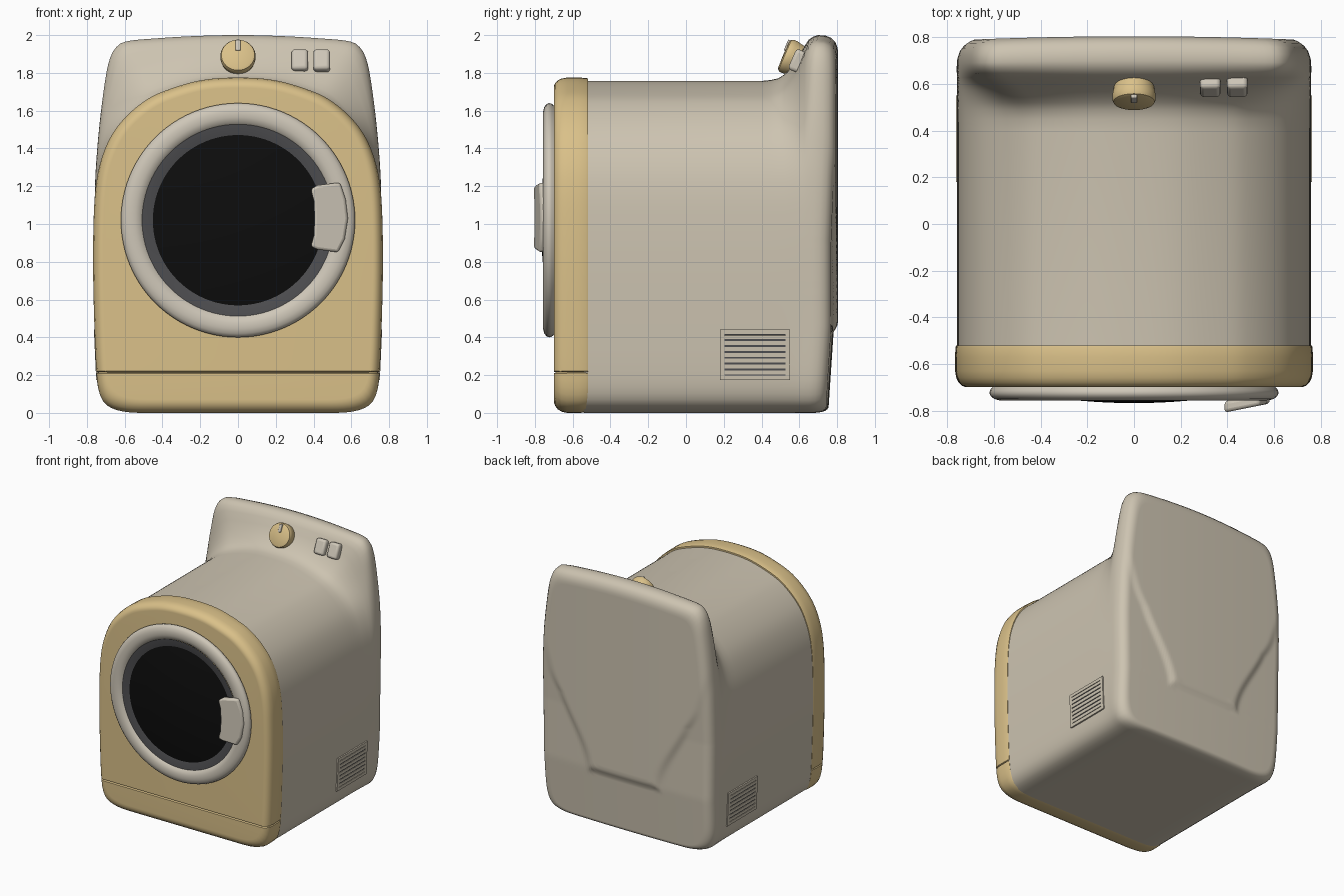
import bpy, bmesh, math
from mathutils import Matrix, Vector

if "Cube" in bpy.data.objects:
    bpy.data.objects.remove(bpy.data.objects["Cube"])

def material(name, rgb):
    m = bpy.data.materials.new(name)
    m.diffuse_color = (*rgb, 1)
    m.use_nodes = True
    m.node_tree.nodes["Principled BSDF"].inputs["Base Color"].default_value = m.diffuse_color
    return m

BEIGE = material("warm beige", (0.61, 0.55, 0.44))
YELLOW = material("butter yellow", (0.70, 0.53, 0.25))
PALE = material("pale trim", (0.62, 0.57, 0.48))
GREY = material("dark grey", (0.075, 0.075, 0.08))
BLACK = material("black glass", (0.004, 0.004, 0.004))
CZ = 1.0      # height of the axis the outlines are measured from
N = 240       # points around each outline

def finish(name, bm, mat, bevel=0, mtx=None):
    bmesh.ops.recalc_face_normals(bm, faces=bm.faces)
    me = bpy.data.meshes.new(name)
    bm.to_mesh(me)
    bm.free()
    me.materials.append(mat)
    ob = bpy.data.objects.new(name, me)
    bpy.context.collection.objects.link(ob)
    if mtx:
        ob.matrix_world = mtx
    if bevel:
        b = ob.modifiers.new("round", 'BEVEL')
        b.width, b.segments, b.limit_method = bevel, 3, 'ANGLE'
    return ob

def outline(half, k=1.0):
    """Smooth closed outline from half a profile, returned as radius per angle."""
    pts = [Vector((x * k, z * k)) for x, z in half]
    mir = lambda p: Vector((-p.x, p.y))
    ctl = [mir(pts[1])] + pts + [mir(pts[-2])]
    polar = []
    for i in range(1, len(ctl) - 2):
        p0, p1, p2, p3 = ctl[i - 1:i + 3]
        for j in range(13):
            t = j / 12
            q = 0.5 * (2*p1 + (p2-p0)*t + (2*p0-5*p1+4*p2-p3)*t*t + (3*p1-p0-3*p2+p3)*t**3)
            q.y = max(q.y, 0)
            polar.append((math.atan2(q.x, CZ - q.y), (q - Vector((0, CZ))).length))
    polar.sort()
    def radius(a):
        a = min(a, 2 * math.pi - a)       # left side mirrors the right
        for (a0, r0), (a1, r1) in zip(polar, polar[1:]):
            if a0 <= a <= a1 and a1 > a0:
                return r0 + (r1 - r0) * (a - a0) / (a1 - a0)
        return polar[-1][1]
    return [radius(2 * math.pi * i / N) for i in range(N)]

def ring(radii, y, s=1.0):
    out = []
    for i, r in enumerate(radii):
        a = 2 * math.pi * i / N
        out.append(Vector((math.sin(a) * r * s, y, CZ - math.cos(a) * r * s)))
    return out

def loft(rings):
    bm = bmesh.new()
    vs = [[bm.verts.new(p) for p in r] for r in rings]
    for a, b in zip(vs, vs[1:]):
        n = len(a)
        for i in range(n):
            bm.faces.new((a[i], a[(i + 1) % n], b[(i + 1) % n], b[i]))
    bm.faces.new(vs[0])
    bm.faces.new(vs[-1])
    return bm

def lathe(name, prof, mat, mtx, seg=96):
    bm = bmesh.new()
    vs = [bm.verts.new((r, 0, h)) for r, h in prof]
    es = [bm.edges.new(e) for e in zip(vs, vs[1:])]
    bmesh.ops.spin(bm, geom=vs + es, cent=(0, 0, 0), axis=(0, 0, 1),
                   angle=2 * math.pi, steps=seg, use_duplicate=False)
    bmesh.ops.remove_doubles(bm, verts=bm.verts, dist=1e-5)
    return finish(name, bm, mat, 0, mtx)

def box(name, size, mat, mtx, bevel=0):
    bm = bmesh.new()
    bmesh.ops.create_cube(bm, size=1)
    bmesh.ops.scale(bm, vec=size, verts=bm.verts)
    return finish(name, bm, mat, bevel, mtx)

def smooth(t):
    t = min(max(t, 0), 1)
    return t * t * (3 - 2 * t)

# Outlines: arched drum housing and taller rear panel
base = [(0, 0), (.3, 0), (.52, 0), (.63, .012), (.70, .045), (.735, .11), (.75, .22)]
arch = base + [(.76, .45), (.767, .75), (.765, 1.0), (.755, 1.18), (.73, 1.32), (.68, 1.45),
               (.61, 1.55), (.51, 1.64), (.40, 1.70), (.2, 1.76), (0, 1.775)]
rear = base + [(.755, .5), (.76, .9), (.757, 1.2), (.745, 1.4), (.725, 1.6), (.70, 1.78),
               (.68, 1.87), (.65, 1.93), (.59, 1.967), (.4, 1.985), (.2, 1.996), (0, 2.0)]
front_r, body_r, rear_r = outline(arch), outline(arch, .99), outline(rear)

# Body: arch sweeps back, then flares up into the control panel
rings = []
for y, b in [(-.54, 0), (.40, 0), (.45, .02), (.49, .06), (.52, .14), (.545, .24), (.575, .38),
             (.605, .58), (.63, .78), (.65, .9), (.675, .97), (.70, 1)]:
    rings.append(ring([p + (q - p) * b for p, q in zip(body_r, rear_r)], y))
edge = [(.74, .997), (.77, .985), (.79, .965), (.80, .94)]
edge += [(.805, .94 * (1 - i / 42)) for i in range(1, 42)]
for y, s in edge:
    r = ring(rear_r, y, s)
    for p in r:
        if p.z < CZ:      # tighter rounding along the bottom edge
            p.z = CZ + (p.z - CZ) / s * (s + .7 * (1 - s) * s)
    rings.append(r)

# Back surface: raised tapering bulge, lower margin slopes inward
for r in rings:
    for p in r:
        w = smooth((p.y - .58) / .2)
        width = .30 + .30 * smooth((p.z - .42) / .75) + max(0, p.z - 1.0) * .3
        out = max(smooth((abs(p.x) - width) / .07 + .5), smooth((.47 - p.z) / .04))
        fade = min(max((1.5 - p.z) / .6, 0), 1)
        p.y -= w * (.03 * p.x ** 2 + out * (.022 * fade + .03 * max(0, 1 - p.z / .45)))
finish("body", loft(rings), BEIGE)

# Yellow front panel with a kick-plate groove
bm = loft([ring(front_r, y, s) for y, s in
           [(-.52, .993), (-.53, .998), (-.57, 1), (-.63, 1), (-.66, .993), (-.68, .98),
            (-.693, .962), (-.699, .945), (-.70, .93)]])
bmesh.ops.recalc_face_normals(bm, faces=bm.faces)
for z in (.209, .221, .215):
    cut = bmesh.ops.bisect_plane(bm, geom=bm.verts[:] + bm.edges[:] + bm.faces[:],
                                 plane_co=(0, 0, z), plane_no=(0, 0, 1))
bm.normal_update()
mid = [(v, v.normal.copy()) for v in cut["geom_cut"] if isinstance(v, bmesh.types.BMVert)]
for v, n in mid:
    v.co -= n * .012
finish("front_panel", bm, YELLOW)

# Round door: pale ring, grey bezel, domed glass
door = Matrix.Translation((0, 0, 1.02)) @ Matrix.Rotation(math.pi / 2, 4, 'X')
lathe("door_ring", [(.60, .69), (.617, .712), (.62, .725), (.615, .738), (.60, .75), (.575, .757),
                    (.545, .756), (.52, .748), (.507, .735), (.505, .69)], PALE, door)
lathe("door_bezel", [(.508, .738), (.48, .735), (.45, .728), (.445, .70)], GREY, door)
lathe("door_glass", [(.452 * i / 12, .768 - .04 * (i / 12) ** 2) for i in range(13)], BLACK, door)

# Door handle, following the ring on its outer edge
shape = [(.385, .88), (.42, .865), (.53, .85), (.565, .92), (.582, 1.03), (.57, 1.13),
         (.54, 1.22), (.42, 1.205), (.385, 1.185), (.402, 1.12), (.405, 1.03), (.402, .94)]
bm = loft([[Vector((x, y + .2 * (x - .38), z)) for x, z in shape] for y in (-.81, -.762)])
finish("door_handle", bm, PALE, .014)

# Tilted control knob with pointer
tilt = Matrix.Rotation(math.radians(66.5), 4, 'X')
knob = Matrix.Translation((0, .585, 1.868)) @ tilt
lathe("control_knob", [(0, -.03), (.08, -.03), (.086, 0), (.093, .035), (.093, .055), (.088, .067),
                       (.075, .073), (0, .076)], YELLOW, knob, 48)
box("knob_pointer", (.026, .062, .018), PALE, knob @ Matrix.Translation((0, .052, .074)), .005)

# Two push buttons
for i, x in enumerate((.327, .443)):
    box(f"push_button_{i + 1}", (.088, .118, .07), PALE,
        Matrix.Translation((x, .594, 1.862)) @ tilt, .018)

# Side vents: dark plate, frame and slats, on both sides
for side, sx in (("right", 1), ("left", -1)):
    lean = Matrix.Translation((sx * .747, .365, .308)) @ Matrix.Rotation(sx * .045, 4, 'Y')
    put = lambda y, z: lean @ Matrix.Translation((0, y, z))
    box(f"vent_plate_{side}", (.012, .33, .226), GREY, put(0, 0))
    for k in (-1, 1):
        box(f"vent_frame_{side}_rail_{k + 2}", (.02, .37, .024), BEIGE, put(0, k * .121))
        box(f"vent_frame_{side}_post_{k + 2}", (.02, .024, .266), BEIGE, put(k * .173, 0))
    for i in range(7):
        box(f"vent_slat_{side}_{i + 1}", (.02, .325, .021), BEIGE, put(0, (i - 3) * .031))

# Smooth shading with sharp edges kept
bpy.ops.object.select_all(action='SELECT')
bpy.context.view_layer.objects.active = bpy.data.objects["body"]
bpy.ops.object.shade_smooth_by_angle(angle=math.radians(40))
